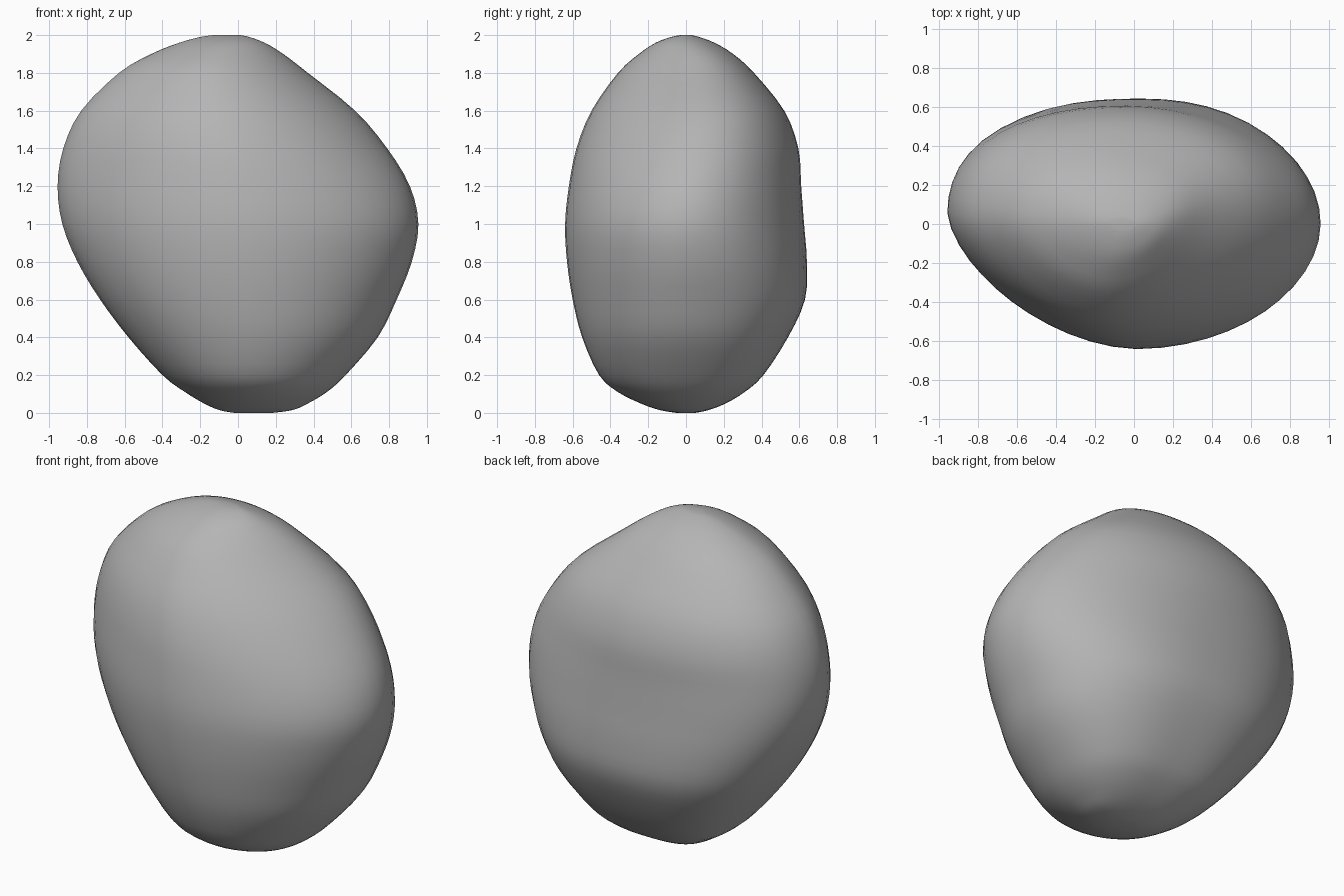
import bpy
import bmesh
from math import cos, sin, tau
from mathutils import Vector

default = bpy.data.objects.get("Cube")
if default:
    bpy.data.objects.remove(default, do_unlink=True)

SEGMENTS = 48
STEPS = 3

# Outline rings: height, right edge, left edge, front edge, back edge, ridge y on the left side
RINGS = [
    (0, -.02, .18, -.05, .05, 0),
    (.015, -.1, .29, -.14, .12, 0),
    (.05, -.18, .37, -.24, .21, 0),
    (.11, -.28, .47, -.36, .31, 0),
    (.2, -.4, .57, -.46, .41, 0),
    (.4, -.58, .74, -.55, .54, 0),
    (.6, -.73, .84, -.6, .63, 0),
    (.8, -.85, .92, -.63, .64, 0),
    (1, -.93, .955, -.64, .625, 0),
    (1.2, -.955, .91, -.62, .61, .03),
    (1.4, -.925, .79, -.58, .595, .07),
    (1.6, -.83, .62, -.5, .52, .1),
    (1.8, -.63, .37, -.36, .36, .08),
    (1.9, -.46, .24, -.25, .25, .05),
    (1.96, -.31, .14, -.16, .15, .01),
    (1.99, -.2, .06, -.08, .07, 0),
    (2, -.13, .01, -.03, .03, 0),
]

# Fullness of each quarter, at the foot and towards the top: (left side, back side)
FULLNESS = {
    (True, True): (2.5, 1.9),
    (True, False): (2, 1.9),
    (False, True): (2.8, 2.1),
    (False, False): (2.1, 1.6),
}


def spline(a, b, c, d, t):
    """Smooth value between b and c."""
    return b + .5 * t * (c - a + t * (2*a - 5*b + 4*c - d + t * (3*(b - c) + d - a)))


def ring_profiles():
    last = len(RINGS) - 1
    for i in range(last):
        four = [RINGS[min(max(i + k, 0), last)] for k in (-1, 0, 1, 2)]
        for step in range(STEPS):
            yield [spline(*vals, step / STEPS) for vals in zip(*four)]
    yield RINGS[last]


def ring_point(profile, angle):
    """Rounded outline, fuller or flatter in each quarter."""
    z, right, left, front, back, ridge = profile
    c, s = cos(angle), sin(angle)
    foot, top = FULLNESS[c > 0, s > 0]
    power = foot + (top - foot) * min(z / 1.3, 1)
    size = (abs(c)**power + abs(s)**power) ** (-1 / power)
    c, s = c * size, s * size
    half = (left - right) / 2
    x = (left + right) / 2 + c * half
    # The side ridges drift away from the centre line
    tip_y = ridge if c > 0 else .06 * half
    y = tip_y * c * c + s * (back if s > 0 else -front)
    return Vector((x, y, z))


# Stone body
bm = bmesh.new()
rings = [[bm.verts.new(ring_point(p, tau * k / SEGMENTS)) for k in range(SEGMENTS)]
         for p in ring_profiles()]
for low, high in zip(rings, rings[1:]):
    for k in range(SEGMENTS):
        n = (k + 1) % SEGMENTS
        bm.faces.new((low[k], low[n], high[n], high[k]))
bm.faces.new(rings[0][::-1])
bm.faces.new(rings[-1])
bmesh.ops.recalc_face_normals(bm, faces=bm.faces)
for face in bm.faces:
    face.smooth = True
mesh = bpy.data.meshes.new("stone")
bm.to_mesh(mesh)
bm.free()
stone = bpy.data.objects.new("stone", mesh)
bpy.context.collection.objects.link(stone)

# Plain grey stone
grey = bpy.data.materials.new("stone grey")
grey.use_nodes = True
colour = (.46, .46, .46, 1)
grey.diffuse_color = colour
grey.node_tree.nodes["Principled BSDF"].inputs["Base Color"].default_value = colour
mesh.materials.append(grey)
